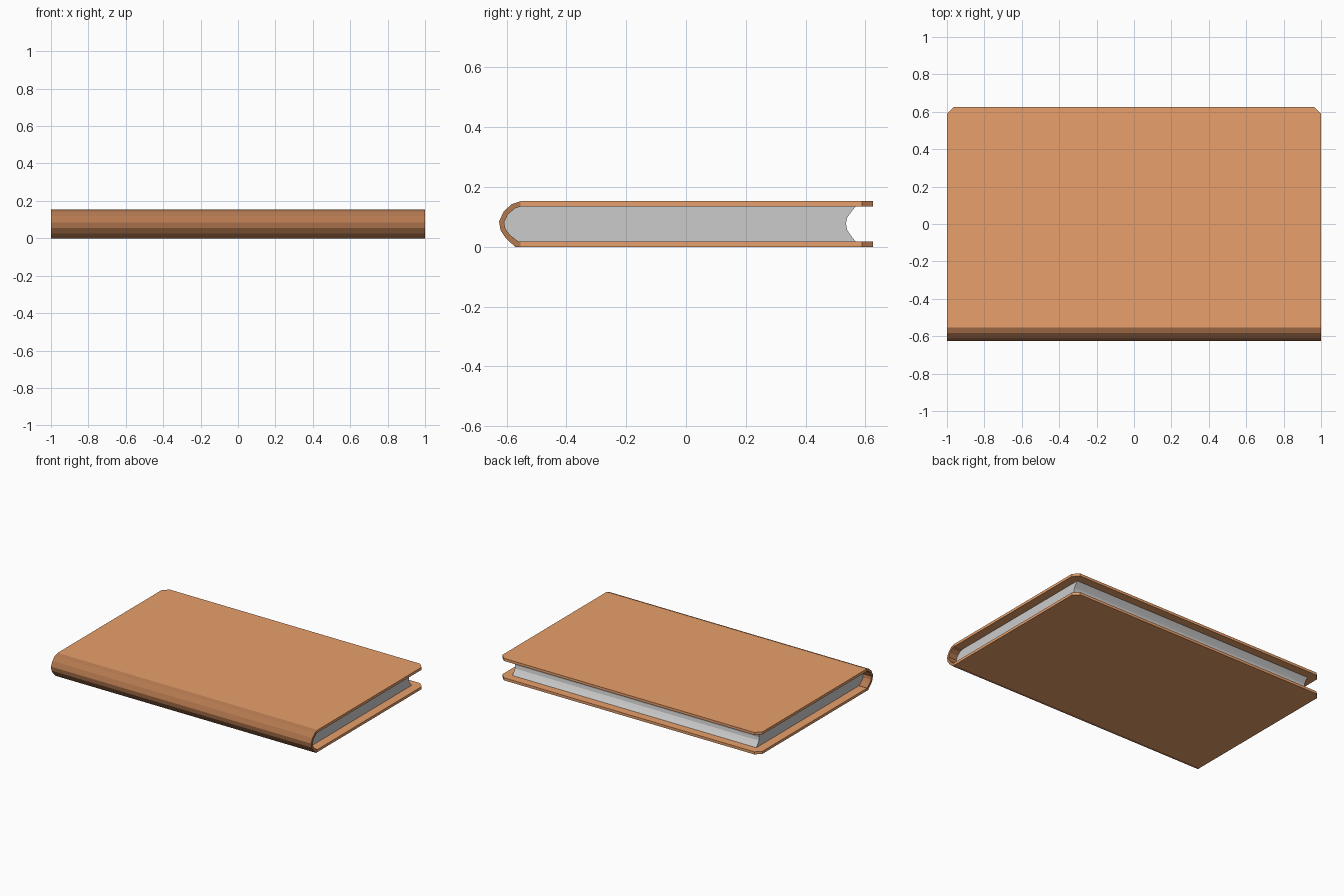
import bpy
import bmesh

if "Cube" in bpy.data.objects:
    bpy.data.objects.remove(bpy.data.objects["Cube"])


def strip_solid(name, stations, mat=None):
    """Closed solid swept through stations: (outer yz, inner yz, half width in x)."""
    verts, faces = [], []
    for (oy, oz), (iy, iz), w in stations:
        verts += [(-w, oy, oz), (w, oy, oz), (w, iy, iz), (-w, iy, iz)]
    for s in range(len(stations) - 1):
        a, b = 4 * s, 4 * s + 4
        for k in range(4):
            j = (k + 1) % 4
            faces.append((a + k, b + k, b + j, a + j))
    n = len(verts)
    faces += [(0, 1, 2, 3), (n - 1, n - 2, n - 3, n - 4)]
    mesh = bpy.data.meshes.new(name)
    mesh.from_pydata(verts, [], faces)
    obj = bpy.data.objects.new(name, mesh)
    bpy.context.collection.objects.link(obj)
    bm = bmesh.new()
    bm.from_mesh(mesh)
    bmesh.ops.recalc_face_normals(bm, faces=bm.faces)
    bm.to_mesh(mesh)
    bm.free()
    if mat:
        mesh.materials.append(mat)
    return obj


def material(name, rgb):
    mat = bpy.data.materials.new(name)
    mat.diffuse_color = (*rgb, 1)
    mat.use_nodes = True
    mat.node_tree.nodes["Principled BSDF"].inputs["Base Color"].default_value = mat.diffuse_color
    return mat


H, T = 0.153, 0.018
TIP, CORNER, HINGE = 0.625, 0.588, -0.553
tan = material("tan_leather", (0.81, 0.35, 0.145))
brown = material("brown_leather", (0.46, 0.19, 0.08))

# Boards with clipped fore corners
for name, zo, zi in (("top_board", H, H - T), ("bottom_board", 0.0, T)):
    strip_solid(name, [((y, zo), (y, zi), w) for y, w in
                       ((TIP, 0.963), (CORNER, 1.0), (HINGE, 1.0))], tan)

# Faceted rounded spine in darker leather
spine = [((HINGE, H), (HINGE, H - T)),
         ((-0.583, 0.143), (-0.573, 0.128)),
         ((-0.610, 0.118), (-0.596, 0.108)),
         ((-0.625, 0.085), (-0.608, 0.082)),
         ((-0.620, 0.055), (-0.604, 0.060)),
         ((-0.601, 0.027), (-0.588, 0.039)),
         ((-0.571, 0.0), (-0.560, T)),
         ((HINGE, 0.0), (HINGE, T))]
strip_solid("spine", [(o, i, 1.0) for o, i in spine], brown)

# Page block: rounded against the spine, hollow along the fore edge
fore = [(0.567, H - T), (0.552, 0.116), (0.539, 0.098), (0.535, 0.078),
        (0.539, 0.056), (0.552, 0.037), (0.567, T)]
strip_solid("pages", [(f, i, 0.938) for f, (_, i) in zip(fore, spine)])
